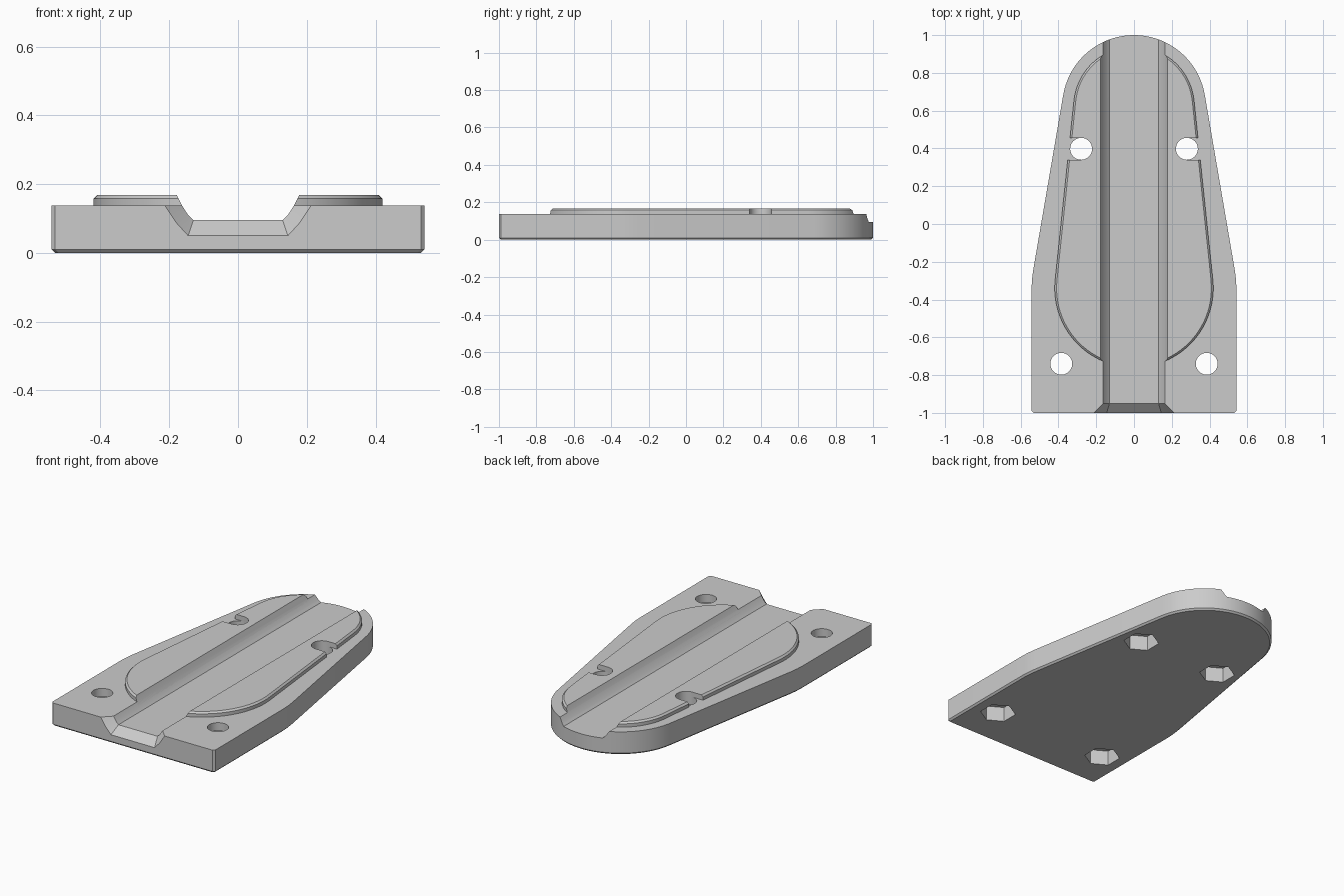
import bpy, bmesh, math

cube = bpy.data.objects.get("Cube")
if cube:
    bpy.data.objects.remove(cube, do_unlink=True)

grey = bpy.data.materials.new("light grey")
grey.use_nodes = True
colour = (0.6, 0.6, 0.6, 1)
grey.diffuse_color = colour
grey.node_tree.nodes["Principled BSDF"].inputs["Base Color"].default_value = colour


def loft(name, rings):
    """Skin a list of equal-length point rings and cap both ends."""
    bm = bmesh.new()
    loops = [[bm.verts.new(p) for p in ring] for ring in rings]
    for a, b in zip(loops, loops[1:]):
        for i in range(len(a)):
            j = (i + 1) % len(a)
            bm.faces.new((a[i], a[j], b[j], b[i]))
    bm.faces.new(loops[0][::-1])
    bm.faces.new(loops[-1])
    bmesh.ops.recalc_face_normals(bm, faces=bm.faces)
    mesh = bpy.data.meshes.new(name)
    bm.to_mesh(mesh)
    bm.free()
    mesh.materials.append(grey)
    obj = bpy.data.objects.new(name, mesh)
    bpy.context.collection.objects.link(obj)
    return obj


def at(points, z):
    return [(x, y, z) for x, y in points]


def arc(cx, cy, r, start, end, n):
    angles = [math.radians(start + (end - start) * i / n) for i in range(n + 1)]
    return [(cx + r * math.cos(a), cy + r * math.sin(a)) for a in angles]


def mirrored(half):
    """Close a right-hand outline with its mirror image."""
    return half + [(-x, y) for x, y in reversed(half)]


def base_outline(d):
    w = 0.542 - d
    half = [(w - 0.01, d - 1), (w, d - 0.99), (w, -0.33), (w - 0.003, -0.285),
            (w - 0.009, -0.24)]
    half += arc(0, 0.62, 0.38 - d, 9.8, 88, 20)
    return mirrored(half)


def pad_outline(d):
    tilt = math.degrees(math.asin(0.1 / 0.96))
    half = arc(0, -0.34, 0.42 - d, -88, tilt, 24)
    half += arc(0, 0.62, 0.32 - d, tilt, 88, 20)
    return mirrored(half)


def prism(name, points, low, high):
    return loft(name, [at(points, low), at(points, high)])


# Main plate, chamfered underneath, and raised pad, chamfered on top
base = loft("base_plate", [at(base_outline(0.01), 0), at(base_outline(0), 0.01),
                           at(base_outline(0), 0.138)])
pad = loft("raised_pad", [at(pad_outline(0), 0.12), at(pad_outline(0), 0.158),
                          at(pad_outline(0.01), 0.168)])

# Lengthwise channel with a flared mouth at the front
channel = [(0.13, 0.095), (0.145, 0.11), (0.163, 0.138), (0.178, 0.168), (0.194, 0.2)]
mouth = [(0.145, 0.05), (0.178, 0.086), (0.213, 0.138), (0.233, 0.168), (0.25, 0.2)]
beyond = [(2 * m[0] - c[0], 2 * m[1] - c[1]) for c, m in zip(channel, mouth)]
sections = [(1.1, channel), (-0.95, channel), (-1.0, mouth), (-1.05, beyond)]
groove = loft("groove_cutter", [[(x, y, z) for x, z in mirrored(half)]
                                for y, half in sections])

# Bolt holes, hexagonal nut pockets and pad side slots
base_cutters, pad_cutters = [groove], [groove]
for side in (-1, 1):
    for x, y in ((0.28, 0.398), (0.385, -0.74)):
        x *= side
        base_cutters.append(prism("bolt_hole_cutter", arc(x, y, 0.058, 0, 348.75, 31),
                                  -0.1, 0.3))
        base_cutters.append(prism("nut_pocket_cutter", arc(x, y, 0.1, 30, 330, 5),
                                  -0.1, 0.09))
    slot = arc(0.28, 0.398, 0.058, 90, 270, 16) + [(0.6, 0.34), (0.6, 0.456)]
    pad_cutters.append(prism("pad_slot_cutter", [(side * x, y) for x, y in slot],
                             0.05, 0.3))

# Cut the parts and shade them
for part, cutters in ((base, base_cutters), (pad, pad_cutters)):
    bpy.ops.object.select_all(action='DESELECT')
    part.select_set(True)
    bpy.context.view_layer.objects.active = part
    for cutter in cutters:
        mod = part.modifiers.new("cut", 'BOOLEAN')
        mod.operation = 'DIFFERENCE'
        mod.solver = 'EXACT'
        mod.object = cutter
        bpy.ops.object.modifier_apply(modifier=mod.name)
    bpy.ops.object.shade_smooth_by_angle(angle=math.radians(25))

for cutter in set(base_cutters + pad_cutters):
    bpy.data.objects.remove(cutter, do_unlink=True)
